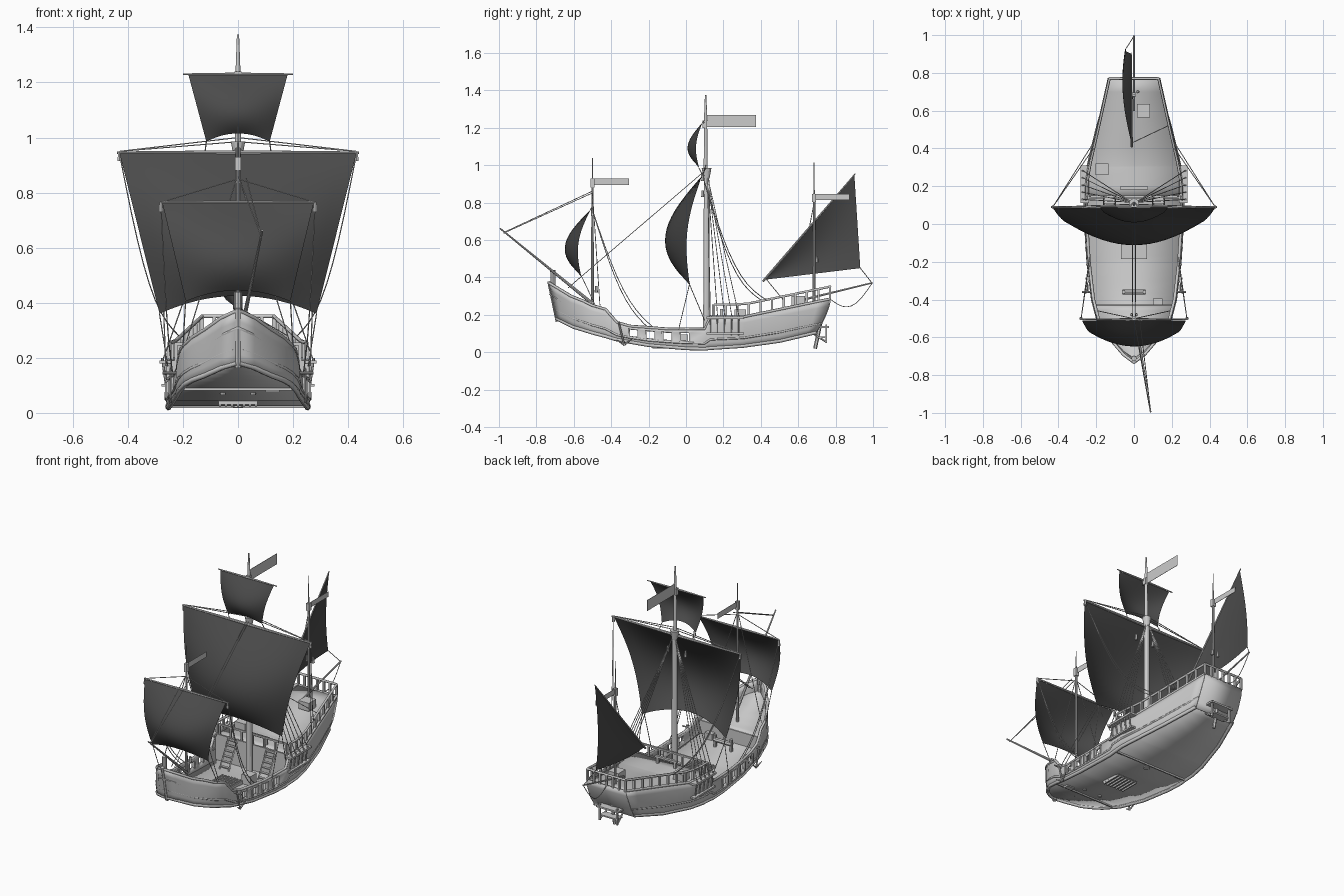
import bpy, bmesh
from math import sin, pi
from mathutils import Vector, Matrix

if "Cube" in bpy.data.objects:
    bpy.data.objects.remove(bpy.data.objects["Cube"])

def finish(name, bm, smooth=False, mat=None, thick=0):
    bmesh.ops.remove_doubles(bm, verts=bm.verts, dist=1e-5)
    bmesh.ops.recalc_face_normals(bm, faces=bm.faces)
    me = bpy.data.meshes.new(name)
    bm.to_mesh(me)
    bm.free()
    ob = bpy.data.objects.new(name, me)
    bpy.context.collection.objects.link(ob)
    for p in me.polygons:
        p.use_smooth = smooth
    if mat:
        me.materials.append(mat)
    if thick:
        m = ob.modifiers.new("thickness", 'SOLIDIFY')
        m.thickness, m.offset = thick, 0
    return ob

def grid(bm, rows, keep=lambda i, j: True):
    vs = [[bm.verts.new(p) for p in r] for r in rows]
    for i in range(len(vs) - 1):
        for j in range(len(vs[0]) - 1):
            if keep(i, j):
                bm.faces.new((vs[i][j], vs[i + 1][j], vs[i + 1][j + 1], vs[i][j + 1]))

def beams(name, items, sides=8):
    """tapered round bars: (start, end, r1, r2)"""
    bm = bmesh.new()
    for a, b, r1, r2 in items:
        a, b = Vector(a), Vector(b)
        q = (b - a).to_track_quat('Z', 'Y').to_matrix().to_4x4()
        bmesh.ops.create_cone(bm, cap_ends=True, segments=sides, radius1=r1, radius2=r2,
                              depth=(b - a).length, matrix=Matrix.Translation((a + b) / 2) @ q)
    ob = finish(name, bm)
    return ob

def boxes(name, items):
    """boxes: (centre, size)"""
    bm = bmesh.new()
    for c, s in items:
        bmesh.ops.create_cube(bm, size=1, matrix=Matrix.Translation(c) @ Matrix.Diagonal((*s, 1)))
    return finish(name, bm)

def ropes(name, paths, r=0.0022, res=1):
    cu = bpy.data.curves.new(name, 'CURVE')
    cu.dimensions, cu.bevel_depth, cu.bevel_resolution, cu.use_fill_caps = '3D', r, res, True
    for pts in paths:
        sp = cu.splines.new('POLY')
        sp.points.add(len(pts) - 1)
        for p, c in zip(sp.points, pts):
            p.co = (*c, 1)
    ob = bpy.data.objects.new(name, cu)
    bpy.context.collection.objects.link(ob)
    return ob

def slack(a, b, sag, n=10):
    a, b = Vector(a), Vector(b)
    return [a.lerp(b, i / n) - Vector((0, 0, sag * sin(pi * i / n))) for i in range(n + 1)]

def lerp(tab, y):
    for (y0, v0), (y1, v1) in zip(tab, tab[1:]):
        if y <= y1:
            return v0 + (v1 - v0) * max(0, y - y0) / (y1 - y0)
    return tab[-1][1]

# Hull lines: half width, lower edge, upper edge along y
W = [(-.69, .004), (-.66, .055), (-.6, .12), (-.55, .16), (-.5, .187), (-.4, .212), (-.2, .235),
     (0, .247), (.2, .25), (.3, .236), (.5, .19), (.77, .13)]
B = [(-.69, .175), (-.6, .13), (-.5, .1), (-.37, .065), (-.2, .035), (0, .018), (.1, .015),
     (.3, .028), (.5, .055), (.77, .1)]
T = [(-.69, .37), (-.6, .30), (-.5, .25), (-.43, .23), (-.37, .16), (-.3, .14), (-.1, .125),
     (.1, .125), (.13, .19), (.31, .19), (.77, .285)]

def P(s, y, t, up=0):
    zb, zt = lerp(B, y), lerp(T, y)
    yy = y - .04 * t * max(0, (-.55 - y) / .14) - .08 * (1 - t) ** 1.5 * max(0, (y - .5) / .27)
    return Vector((s * lerp(W, y) * (1 + .04 * sin(pi * t)), yy, zb + t * (zt - zb) + up))

PORTS = [-.28, -.19, -.1, -.005]
ys = sorted({y for tab in (W, B, T) for y, _ in tab} | {round(p + d, 3) for p in PORTS for d in (-.022, .022)}
            | {-.63, -.46, .4, .6, .7})
ts = [0, .2, .4, .8, 1]
SIDES = (-1, 1)

# Hull sides with open gun ports
bm = bmesh.new()
for s in SIDES:
    grid(bm, [[P(s, y, t) for t in ts] for y in ys],
         lambda i, j: not (j == 2 and any(abs((ys[i] + ys[i + 1]) / 2 - p) < .02 for p in PORTS)))
hull = finish("hull_sides", bm, True, thick=.012)

# Transom, decks and bulkheads
bm = bmesh.new()
grid(bm, [[P(s, .77, t / 6) for t in range(7)] for s in SIDES])
finish("transom", bm, True, thick=.01)

def deck(name, y0, y1, t, up):
    bm = bmesh.new()
    grid(bm, [[P(s, y, t, up) for s in (-1, 0, 1)] for y in [y0] + [y for y in ys if y0 < y < y1] + [y1]])
    return finish(name, bm, True, thick=.006)

deck("main_deck", -.69, .77, 0, .012)
deck("poop_deck", .14, .77, 1, -.008)
deck("fore_deck", -.69, -.43, 1, -.06)
for n, y, t in (("poop_bulkhead", .14, 1), ("fore_bulkhead", -.43, .62)):
    bm = bmesh.new()
    grid(bm, [[P(s, y, 0), P(s, y, t)] for s in SIDES])
    finish(n, bm, thick=.008)

# Wales, caps and stem
for n, t, r in (("lower_wale", .03, .010), ("upper_wale", .3, .006), ("cap_rail", 1, .008)):
    ropes(n, [[P(s * 1.015, y, t) for y in ys] for s in SIDES], r)
beams("stem_post", [((0, -.685, .165), (0, -.73, .38), .012, .012), ((0, -.71, .34), (0, -.712, .44), .014, .014)])
boxes("port_frames", [((s * lerp(W, p) * 1.035, p + d, lerp(B, p) + .6 * (lerp(T, p) - lerp(B, p))), (.02, .009, .055))
                      for s in SIDES for p in PORTS for d in (-.026, .026)])

# Poop railing
ry = [.15 + .062 * i for i in range(11)]
ropes("poop_top_rail", [[P(s, y, 1, .066) for y in ry] for s in SIDES] + [[P(s, .77, 1, .066) for s in SIDES]], .007)
posts = [P(s, y, 1) for s in SIDES for y in ry] + [P(k / 3, .77, 1) for k in range(-2, 3)]
boxes("rail_posts", [(p + Vector((0, 0, .03)), (.012, .012, .07)) for p in posts])
boxes("poop_front_rail", [((0, .145, .25), (.46, .01, .01))] + [((x * .075, .145, .22), (.01, .01, .07)) for x in range(-3, 4)])

# Shroud channels and chain plates
boxes("channels", [((s * .262, .21, .185), (.045, .2, .012)) for s in SIDES]
      + [((s * .262, .21, .1), (.03, .2, .01)) for s in SIDES])
sh = [.13 + .038 * i for i in range(5)]
beams("chain_plates", [((s * .275, y, .2), (s * .26, y, .09), .005, .004) for s in SIDES for y in sh], 6)

# Masts with tops
beams("main_mast", [((0, .11, .02), (0, .11, .98), .019, .014), ((0, .105, .94), (0, .105, 1.26), .011, .008),
                    ((0, .105, 1.24), (0, .105, 1.375), .009, .004), ((0, .11, .93), (0, .11, .985), .016, .026)], 12)
beams("fore_mast", [((0, -.5, .11), (0, -.5, .9), .008, .006), ((0, -.5, .88), (0, -.5, 1.04), .004, .002)])
beams("mizzen_mast", [((0, .685, .26), (0, .685, .85), .008, .006), ((0, .685, .8), (0, .685, 1.015), .004, .002)])
boxes("mast_caps", [((0, -.5, .905), (.02, .022, .05)), ((0, .685, .825), (.02, .022, .045)), ((0, .1, 1.22), (.024, .024, .04))])

# Spars
def yard(y, z, w, r):
    return [((0, y, z), (s * w, y, z), r, r * .5) for s in SIDES]
beams("yards", yard(.09, .945, .44, .009) + yard(-.505, .765, .28, .007) + yard(.092, 1.23, .2, .006))
beams("lateen_yard", [((-.012, .41, .378), (-.015, .905, .955), .006, .003)])
beams("bowsprit", [((.005, -.5, .26), (.088, -.995, .663), .009, .004)])
beams("stern_boom", [((0, .6, .275), (0, .998, .372), .006, .004)])

# Sails
dark = bpy.data.materials.new("dark_canvas")
dark.diffuse_color = (.07, .07, .07, 1)
dark.use_nodes = True
dark.node_tree.nodes["Principled BSDF"].inputs["Base Color"].default_value = dark.diffuse_color

def square_sail(name, y0, y1, z0, z1, w0, w1, side, belly, arc, n=16):
    rows = []
    for i in range(n + 1):
        v = i / n
        rows.append([])
        for j in range(n + 1):
            u = 2 * j / n - 1
            y = y0 + (y1 - y0) * v - side * sin(pi * v) - belly * (1 - u * u) * sin(pi * v * .83)
            rows[-1].append((u * (w0 + (w1 - w0) * v), y, z0 + (z1 - z0) * v + arc * (1 - u * u) * v ** 3))
    bm = bmesh.new()
    grid(bm, rows)
    finish(name, bm, True, dark)

square_sail("main_sail", .085, .02, .943, .36, .43, .285, .045, .115, .065)
square_sail("fore_sail", -.51, -.56, .763, .405, .275, .19, .04, .07, .04)
square_sail("top_sail", .088, .07, 1.228, .985, .18, .115, .025, .045, .03)

A, C, D = (Vector(p) for p in ((0, .42, .388), (0, .9, .95), (0, .932, .45)))
bm = bmesh.new()
grid(bm, [[A.lerp(C, u / 12).lerp(A.lerp(D, u / 12), v / 12)
           + Vector((-.012 - .05 * sin(pi * v / 12 * .7) * sin(pi * u / 12 * .75), 0, 0))
           for v in range(13)] for u in range(13)])
finish("lateen_sail", bm, True, dark)

# Pennants
boxes("pennants", [((0, .243, 1.237), (.002, .265, .066)), ((0, -.4, .912), (.002, .19, .034)),
                   ((0, .78, .83), (.002, .19, .032))])

# Rigging
R = []
for s in SIDES:
    R += [[(s * .01, .115, .94), (s * .27, y, .2)] for y in sh]
    R += [slack((s * .43, .09, .94), (s * .215, .4 + d, .28), .14) for d in (0, .03)]
    R += [slack((s * .28, -.5, .76), (s * .235, -.2 + d, .13), .11) for d in (0, .03)]
    R += [[(s * .43, .09, .95), (0, .105, z)] for z in (.985, 1.0)]
    R += [[(s * .285, .02, .36), (s * .255, .1, .17)], [(s * .27, .02, .37), (s * .26, -.04, .12)]]
    R += [[(s * .19, -.56, .41), (s * .2, -.48, .24)], [(s * .28, -.505, .765), (0, -.5, .85)]]
    R += [[(s * .006, .1, .97), (s * .01, -.63, .345)], [(s * .006, -.5, .85), (s * .19, -.46, .25)]]
    R += [[(s * .115, .07, .985), (s * .12, .09, .945)]]
R += [[(.083, -.97, .643), (0, -.5, .862)], [(.086, -.975, .637), (.03, -.5, .852)]]
R += [slack((0, .995, .37), (0, .77, .285), .08), [(0, .995, .37), (-.04, .932, .45)],
      [(-.01, .43, .39), (.18, .52, .28)], [(0, .685, .8), (-.01, .66, .67)]]
ropes("rigging", R)
beams("pulley_blocks", [((s * x, y, z), (s * x, y, z + .035), .009, .006) for s in SIDES for x, y, z in
                        ((.012, -.48, .32), (.06, .09, .83), (.43, .09, .915), (.28, -.5, .73), (.02, .7, .48))], 6)

# Ladders from the waist up to the poop
steps = []
for s in SIDES:
    for i in range(6):
        steps.append(((s * .13, .06 + .014 * i, .045 + .027 * i), (.06, .016, .006)))
boxes("ladder_steps", steps)
beams("ladder_rails", [((s * .13 + d, .05, .03), (s * .13 + d, .14, .195), .005, .005) for s in SIDES for d in (-.03, .03)], 4)

# Deck fittings
boxes("hatch_grating", [((0, -.12, .045), (.14, .13, .03))] + [((x * .02, -.12, .063), (.007, .12, .008)) for x in range(-3, 4)])
boxes("hatch_underside", [((x * .022, -.12, .026), (.007, .12, .01)) for x in range(-3, 4)])
boxes("crates", [((-.17, .29, .205), (.07, .06, .05)), ((.05, .6, .275), (.07, .07, .05)), ((.125, -.41, .1), (.05, .03, .05)),
                 ((.09, -.02, .065), (.06, .06, .06))])
boxes("pin_rack", [((0, .19, .225), (.15, .015, .012))] + [((s * .06, .19, .205), (.014, .014, .05)) for s in SIDES])
beams("windlass", [((-.06, -.36, .12), (.06, -.36, .12), .014, .014)]
      + [((s * .055, -.36, .065), (s * .055, -.36, .15), .01, .01) for s in SIDES])

# Anchors on the bow quarters
beams("anchors", [b for s in SIDES for b in (
    ((s * .245, -.36, .16), (s * .245, -.33, .04), .005, .005), ((s * .245, -.33, .04), (s * .255, -.37, .065), .006, .002),
    ((s * .245, -.33, .04), (s * .255, -.285, .075), .006, .002), ((s * .22, -.36, .145), (s * .275, -.36, .145), .005, .005))], 6)

# Stern platform with rudder
boxes("stern_platform", [((0, .735, .135), (.15, .06, .01)), ((0, .725, .08), (.12, .05, .008))]
      + [((s * .06, .75, .1), (.01, .01, .1)) for s in SIDES])
beams("rudder_struts", [((s * .06, .75, .055), (s * .05, .68, .1), .005, .005) for s in SIDES]
      + [((0, .69, .02), (0, .72, .16), .01, .01)], 6)
